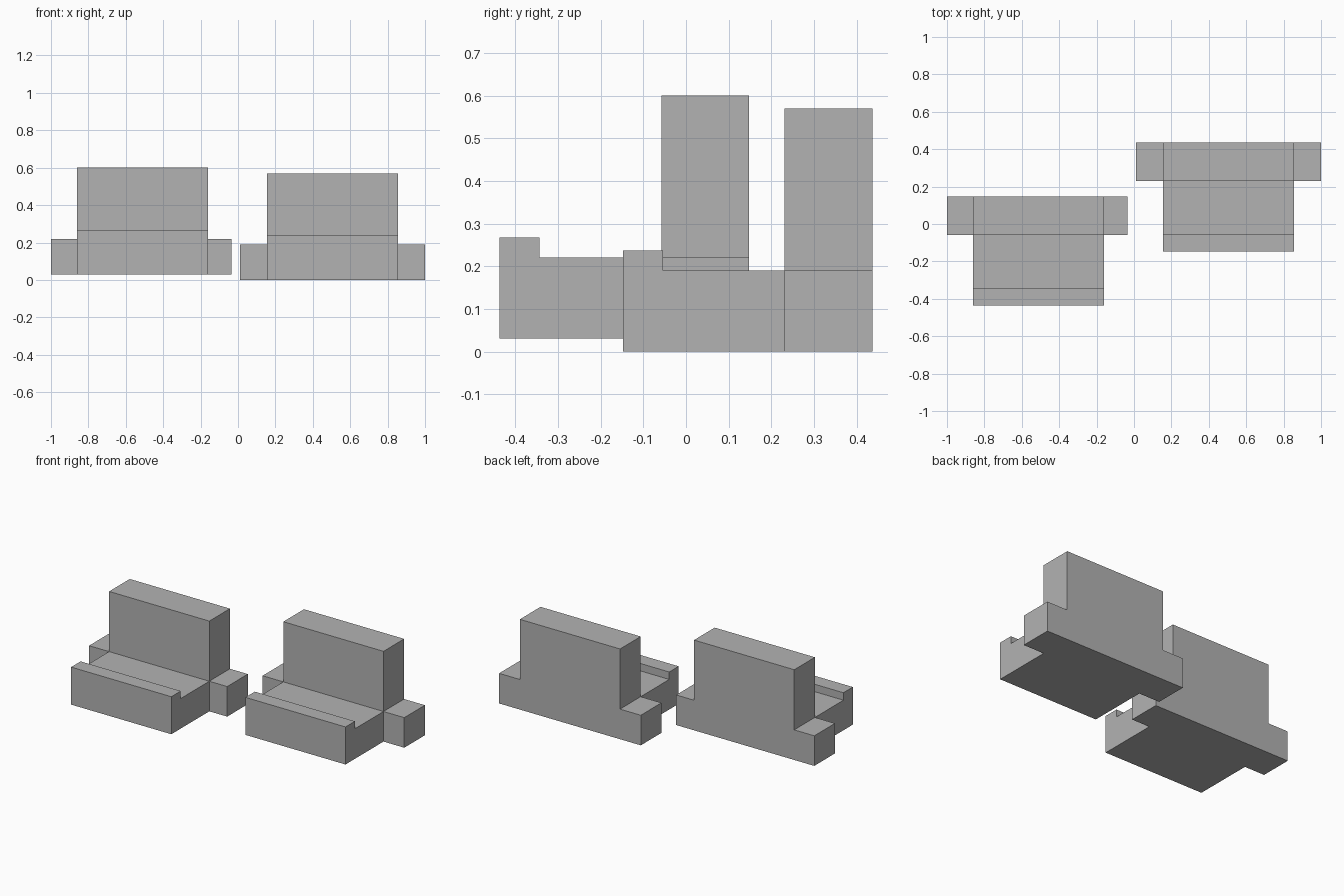
import bpy
import bmesh
from mathutils import Vector

cube = bpy.data.objects.get("Cube")
if cube:
    bpy.data.objects.remove(cube, do_unlink=True)

grey = bpy.data.materials.new("plain grey")
grey.use_nodes = True
colour = (0.45, 0.45, 0.45, 1)
grey.diffuse_color = colour
grey.node_tree.nodes["Principled BSDF"].inputs["Base Color"].default_value = colour

# Shared bracket proportions
DEPTH, LIP_DEPTH, BACK_START = 0.585, 0.094, 0.379
SEAT_Z, LIP_Z, BACK_Z = 0.19, 0.237, 0.57


def bracket(name, left_x, right_x, front_y, bottom_z, left_ear_x, right_ear_x):
    """Stepped side profile extruded along x, with an ear drawn from each end."""
    profile = [(0, 0), (DEPTH, 0), (DEPTH, BACK_Z), (BACK_START, BACK_Z),
               (BACK_START, SEAT_Z), (LIP_DEPTH, SEAT_Z),
               (LIP_DEPTH, LIP_Z), (0, LIP_Z)]
    bm = bmesh.new()
    end = bm.faces.new([bm.verts.new((left_x, y, z)) for y, z in profile])
    grown = bmesh.ops.extrude_face_region(bm, geom=[end], use_keep_orig=True)
    bmesh.ops.translate(bm, vec=(right_x - left_x, 0, 0),
                        verts=[v for v in grown["geom"] if isinstance(v, bmesh.types.BMVert)])

    # Split the ends along the seat height and the front of the back
    for point, normal in (((0, 0, SEAT_Z), (0, 0, 1)), ((0, BACK_START, 0), (0, 1, 0))):
        bmesh.ops.bisect_plane(bm, geom=bm.verts[:] + bm.edges[:] + bm.faces[:],
                               dist=1e-5, plane_co=point, plane_no=normal)
    bmesh.ops.recalc_face_normals(bm, faces=bm.faces[:])

    # Ears on the lower rear corner of both ends
    for body_x, ear_x in ((left_x, left_ear_x), (right_x, right_ear_x)):
        patch = [f for f in bm.faces
                 if all(abs(v.co.x - body_x) < 1e-4 for v in f.verts)
                 and f.calc_center_median().y > BACK_START
                 and f.calc_center_median().z < SEAT_Z]
        grown = bmesh.ops.extrude_face_region(bm, geom=patch)
        bmesh.ops.translate(bm, vec=(ear_x - body_x, 0, 0),
                            verts=[v for v in grown["geom"] if isinstance(v, bmesh.types.BMVert)])
        bmesh.ops.delete(bm, geom=[f for f in patch if f.is_valid], context="FACES_ONLY")

    # Merge coplanar pieces into clean flat faces
    bmesh.ops.dissolve_limit(bm, angle_limit=0.01, verts=bm.verts[:], edges=bm.edges[:])
    bmesh.ops.recalc_face_normals(bm, faces=bm.faces[:])
    bmesh.ops.translate(bm, vec=Vector((0, front_y, bottom_z)), verts=bm.verts[:])

    mesh = bpy.data.meshes.new(name)
    bm.to_mesh(mesh)
    bm.free()
    mesh.materials.append(grey)
    obj = bpy.data.objects.new(name, mesh)
    bpy.context.collection.objects.link(obj)


bracket("right_bracket", -0.86, -0.16, -0.437, 0.03, -1.0, -0.035)
bracket("left_bracket", 0.155, 0.855, -0.148, 0.0, 0.01, 1.0)
